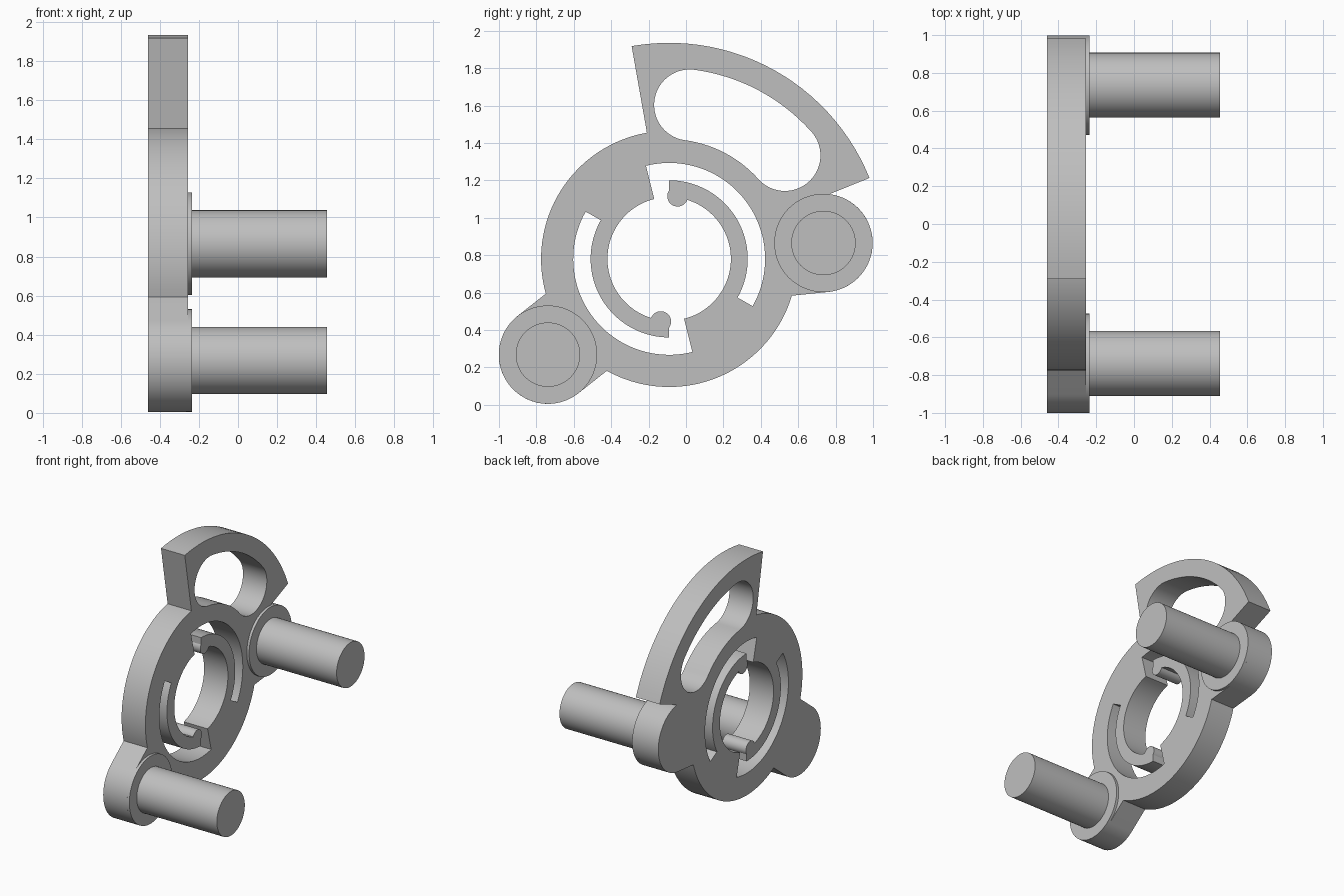
import bpy, bmesh
from math import radians, degrees, sin, cos, asin, atan2
from mathutils import Matrix, Vector

cube = bpy.data.objects.get("Cube")
if cube:
    bpy.data.objects.remove(cube)

grey = bpy.data.materials.new("plain grey")
grey.use_nodes = True
COLOUR = (0.52, 0.52, 0.52, 1)
grey.diffuse_color = COLOUR
grey.node_tree.nodes["Principled BSDF"].inputs["Base Color"].default_value = COLOUR

HUB = Vector((-0.09, 0.78))                       # ring centre in (y, z)
BOSSES = {"upper": Vector((0.735, 0.865)), "lower": Vector((-0.738, 0.268))}
RING_R, FAN_R, BOSS_R, PIN_R = 0.685, 1.155, 0.263, 0.172
BACK, FRONT, BOSS_TOP, PIN_END = -0.46, -0.255, -0.235, 0.455


def arc(r, a, b, centre=(0, 0)):
    """Points on an arc from angle a to b in degrees, relative to the hub."""
    n = max(2, round(abs(b - a) / 3))
    angles = [radians(a + (b - a) * i / n) for i in range(n + 1)]
    return [Vector((centre[0] + r * cos(t), centre[1] + r * sin(t))) for t in angles]


def finish(bm, name):
    bmesh.ops.recalc_face_normals(bm, faces=bm.faces)
    mesh = bpy.data.meshes.new(name)
    bm.to_mesh(mesh)
    bm.free()
    mesh.materials.append(grey)
    obj = bpy.data.objects.new(name, mesh)
    bpy.context.collection.objects.link(obj)
    bpy.ops.object.select_all(action='DESELECT')
    obj.select_set(True)
    bpy.context.view_layer.objects.active = obj
    bpy.ops.object.shade_smooth_by_angle(angle=radians(30))
    return obj


def plate(name, loops, x0, x1):
    """Flat plate from an outline and its holes, given thickness along x."""
    bm = bmesh.new()
    for loop in loops:
        verts = [bm.verts.new((x0, *(p + HUB))) for p in loop]
        for a, b in zip(verts, verts[1:] + verts[:1]):
            bm.edges.new((a, b))
    bmesh.ops.remove_doubles(bm, verts=bm.verts, dist=0.0005)
    bmesh.ops.triangle_fill(bm, edges=bm.edges[:], use_beauty=True, normal=(1, 0, 0))
    new = bmesh.ops.extrude_face_region(bm, geom=bm.faces[:], use_keep_orig=True)["geom"]
    top = [v for v in new if isinstance(v, bmesh.types.BMVert)]
    bmesh.ops.translate(bm, verts=top, vec=(x1 - x0, 0, 0))
    return finish(bm, name)


def cylinder(name, centre, r, x0, x1):
    bm = bmesh.new()
    place = Matrix.Translation(((x0 + x1) / 2, *centre)) @ Matrix.Rotation(radians(90), 4, 'Y')
    bmesh.ops.create_cone(bm, cap_ends=True, segments=80, radius1=r, radius2=r,
                          depth=x1 - x0, matrix=place)
    return finish(bm, name)


# Outer outline: fan, ring, and two lugs with straight sides
upper, lower = BOSSES["upper"] - HUB, BOSSES["lower"] - HUB
up_dir = degrees(atan2(upper.y, upper.x))
low_dir = degrees(atan2(lower.y, lower.x)) % 360
spread = degrees(asin(BOSS_R / RING_R))
outline = (arc(FAN_R, 22, 100)
           + arc(RING_R, 100, low_dir - spread)
           + arc(BOSS_R, low_dir - 90, low_dir + 90, lower)
           + arc(RING_R, low_dir + spread, 360 + up_dir - spread)
           + arc(BOSS_R, up_dir - 90, 83, upper))

# Curved window with round ends in the fan
MID, HALF, W0, W1 = 0.83, 0.19, 41.8, 82.4
end0, end1 = arc(MID, W0, W1)[0], arc(MID, W0, W1)[-1]
window = (arc(MID + HALF, W0, W1)
          + arc(HALF, W1, W1 + 180, end1)[1:]
          + arc(MID - HALF, W1, W0)[1:]
          + arc(HALF, W0 + 180, W0 + 360, end0)[1:-1])

# Centre opening: two spring arms with bulb tips, half a turn apart
half_opening = (arc(0.513, 104, -29.5)
                + arc(0.42, -29.5, 90)
                + arc(0.055, 145, 340, (0.045, 0.335))
                + arc(0.33, 73, -76))
opening = half_opening + [-p for p in half_opening]

plate("ring_plate", [outline, window, opening], BACK, FRONT)

# Raised bosses and pins
for side, centre in BOSSES.items():
    cylinder(side + "_boss", centre, BOSS_R, FRONT - 0.01, BOSS_TOP)
    cylinder(side + "_pin", centre, PIN_R, BOSS_TOP - 0.01, PIN_END)
